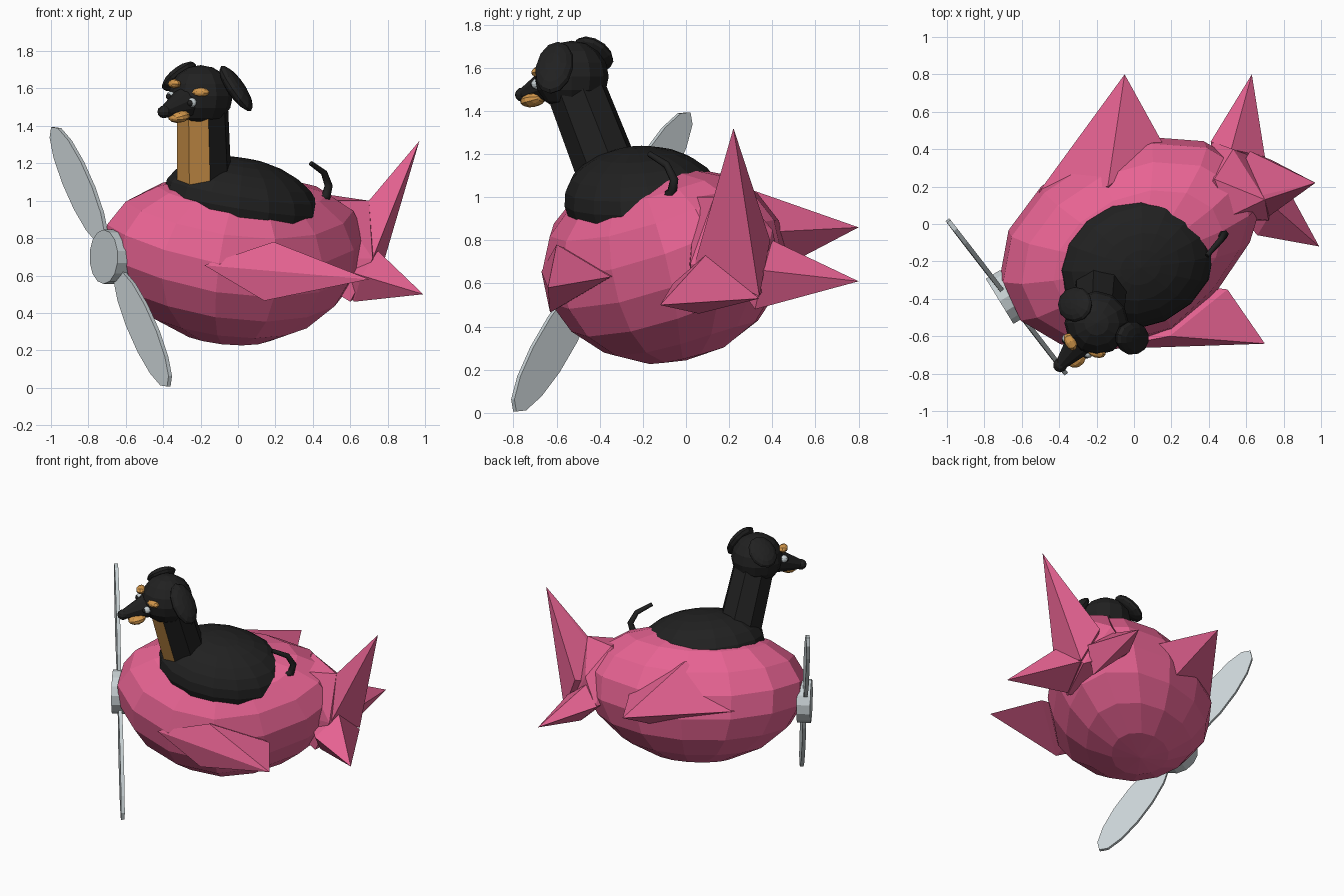
import bpy, bmesh, math
from mathutils import Vector, Matrix

if "Cube" in bpy.data.objects:
    bpy.data.objects.remove(bpy.data.objects["Cube"])

def material(name, color):
    m = bpy.data.materials.new(name)
    m.diffuse_color = (*color, 1)
    m.use_nodes = True
    m.node_tree.nodes["Principled BSDF"].inputs["Base Color"].default_value = m.diffuse_color
    return m

PINK = material("pink", (0.80, 0.125, 0.29))
BLACK = material("black", (0.015, 0.015, 0.015))
TAN = material("tan", (0.65, 0.31, 0.07))
GREY = material("grey", (0.58, 0.64, 0.66))
UP = Vector((0, 0, 1))

def finish(name, bm, *mats):
    bmesh.ops.recalc_face_normals(bm, faces=bm.faces)
    me = bpy.data.meshes.new(name)
    bm.to_mesh(me)
    bm.free()
    for m in mats:
        me.materials.append(m)
    ob = bpy.data.objects.new(name, me)
    bpy.context.collection.objects.link(ob)
    return ob

def frame(x, y, z, origin):
    """Matrix from three axes and an origin."""
    m = Matrix((x, y, z)).transposed().to_4x4()
    m.translation = origin
    return m

def facing(normal, up=(0, 0, 1)):
    """Axes whose z is the normal and whose y leans to up."""
    n = Vector(normal).normalized()
    x = Vector(up).cross(n).normalized()
    return x, n.cross(x), n

def ball(name, centre, radii, mat, axes=None, seg=12, rings=8, bend=None):
    """Ellipsoid on given axes; bend adds an offset per unit-sphere point."""
    bm = bmesh.new()
    bmesh.ops.create_uvsphere(bm, u_segments=seg, v_segments=rings, radius=1)
    axes = axes or (Vector((1, 0, 0)), Vector((0, 1, 0)), UP)
    m = frame(*axes, Vector(centre))
    for v in bm.verts:
        c = v.co.copy()
        v.co = m @ Vector([c[i] * radii[i] for i in range(3)])
        if bend:
            v.co += bend(c)
    return finish(name, bm, mat)

def spike(name, tip, base):
    """Convex pyramid rooted in the fuselage."""
    bm = bmesh.new()
    for p in [tip] + base:
        bm.verts.new(p)
    bmesh.ops.convex_hull(bm, input=bm.verts)
    return finish(name, bm, PINK)

# Fuselage, turned in plan, banked to the right and narrower at the tail
along = Vector((0.91, 0.415, 0)).normalized()
level = Vector((-along.y, along.x, 0))

def banked(degrees):
    across = Matrix.Rotation(math.radians(degrees), 3, along) @ level
    return along, across, along.cross(across)

ball("fuselage", (-0.01, -0.1, 0.685), (0.745, 0.53, 0.455), PINK, banked(14), 14, 9,
     lambda c: UP * 0.09 * c.x ** 2 + level * 0.16 * max(c.x, 0) * max(-c.y, 0))

# Wings, tail planes and fin
spike("right_wing", (0.70, -0.64, 0.58),
      [(-0.18, -0.67, 0.655), (0.19, -0.60, 0.78), (0.14, -0.63, 0.465),
       (0.50, -0.35, 0.63), (0.1, -0.3, 0.65)])
spike("left_wing", (-0.05, 0.80, 0.86),
      [(-0.51, 0.17, 0.79), (-0.14, 0.20, 1.07), (0.0, 0.38, 0.64),
       (0.16, 0.42, 0.84), (0, 0.1, 0.8)])
spike("right_tailplane", (0.99, -0.12, 0.50),
      [(0.75, 0.09, 0.73), (0.66, -0.06, 0.60), (0.62, 0.06, 0.46),
       (0.74, 0.34, 0.53), (0.5, 0.12, 0.65)])
spike("left_tailplane", (0.63, 0.80, 0.61),
      [(0.41, 0.44, 0.68), (0.52, 0.40, 0.80), (0.70, 0.36, 0.66),
       (0.62, 0.32, 0.48), (0.45, 0.2, 0.65)])
spike("tail_fin", (0.97, 0.22, 1.32),
      [(0.70, 0.13, 1.0), (0.72, 0.04, 0.69), (0.74, 0.34, 0.54),
       (0.62, 0.39, 0.80), (0.45, 0.1, 0.7)])
spike("tail_block", (0.75, 0.22, 0.70),
      [(0.43, 0.24, 1.04), (0.51, 0.04, 1.0), (0.70, 0.13, 1.0),
       (0.53, 0.40, 0.85), (0.72, 0.02, 0.69), (0.42, 0.44, 0.68),
       (0.71, 0.33, 0.53), (0.60, 0.03, 0.46), (0.2, 0.0, 0.7)])

# Propeller hub and two blades
hub = Vector((-0.68, -0.39, 0.70))
prop = frame(*facing((-0.785, -0.62, 0.01), (-0.363, 0.468, 0.807)), hub)
bm = bmesh.new()
bmesh.ops.create_cone(bm, cap_ends=True, segments=14, radius1=0.145, radius2=0.145,
                      depth=0.09, matrix=frame(*facing((-0.85, -0.52, 0)), hub))
finish("propeller_hub", bm, GREY)
for side, name in ((1, "upper_blade"), (-1, "lower_blade")):
    bm = bmesh.new()
    ring = []
    for i in range(14):
        a = math.tau * i / 14
        ring.append(bm.verts.new(prop @ Vector((0.1 * math.sin(a),
                    side * (0.475 + 0.385 * math.cos(a)), -0.012))))
    f = bm.faces.new(ring)
    top = bmesh.ops.extrude_face_region(bm, geom=[f])["geom"]
    bmesh.ops.translate(bm, vec=prop.to_3x3() @ Vector((0, 0, 0.024)),
                        verts=[g for g in top if isinstance(g, bmesh.types.BMVert)])
    finish(name, bm, GREY)

# Dog body, lying along the fuselage and sloping down to the rear
ball("dog_body", (0.02, -0.20, 0.99), (0.43, 0.355, 0.24), BLACK, banked(9), 16, 12,
     lambda c: UP * -0.05 * c.x)

# Neck with a tan front
bm = bmesh.new()
low, high = Vector((-0.18, -0.34, 1.06)), Vector((-0.19, -0.51, 1.50))
m = frame(*facing(high - low, (-0.5, -0.85, 0)), (low + high) / 2)
bmesh.ops.create_cone(bm, cap_ends=True, segments=8, radius1=0.15, radius2=0.14,
                      depth=(high - low).length, matrix=m)
bm.normal_update()
for f in bm.faces:
    n = f.normal
    f.material_index = int(abs(n.z) < 0.8 and n.x * -0.65 + n.y * -0.76 > 0.6)
finish("dog_neck", bm, BLACK, TAN)

# Head and snout
look = Vector((-0.62, -0.76, -0.2)).normalized()
head = Vector((-0.20, -0.53, 1.56))
nose = Vector((-0.395, -0.755, 1.475))
ball("dog_head", head, (0.172, 0.172, 0.165), BLACK)
bm = bmesh.new()
bmesh.ops.create_cone(bm, cap_ends=True, segments=10, radius1=0.09, radius2=0.03,
                      depth=0.2, matrix=frame(*facing(nose - head), head.lerp(nose, 0.68)))
finish("dog_snout", bm, BLACK)
ball("dog_nose", nose, (0.038, 0.038, 0.034), BLACK, None, 10, 6)
ball("dog_mouth", (-0.315, -0.71, 1.45), (0.06, 0.033, 0.06), TAN, facing(look), 10, 6)

# Ears
ball("right_ear", (-0.01, -0.61, 1.60), (0.09, 0.145, 0.045), BLACK,
     facing((0.8, -0.2, 0.57)))
ball("left_ear", (-0.315, -0.43, 1.665), (0.095, 0.115, 0.04), BLACK,
     facing((-0.55, 0.3, 0.75)))

# Eyes and brows
for side, eye, brow in (("right", (-0.245, -0.692, 1.525), (-0.20, -0.685, 1.58)),
                        ("left", (-0.36, -0.612, 1.56), (-0.34, -0.63, 1.625))):
    out = (Vector(eye) - head).normalized()
    ball(side + "_eye", eye, (0.025,) * 3, GREY, None, 10, 6)
    ball(side + "_pupil", Vector(eye) + look * 0.014, (0.018,) * 3, BLACK, None, 10, 6)
    ball(side + "_brow", brow, (0.05, 0.026, 0.03), TAN, facing(out), 8, 6)

# Curled tail of the dog
curve = bpy.data.curves.new("dog_tail", "CURVE")
curve.dimensions = "3D"
curve.bevel_depth = 0.034
curve.bevel_resolution = 1
curve.use_fill_caps = True
path = [(0.33, -0.17, 1.0), (0.41, -0.11, 0.985), (0.47, -0.065, 1.02),
        (0.485, -0.055, 1.08), (0.46, -0.09, 1.15), (0.39, -0.17, 1.20)]
spline = curve.splines.new("POLY")
spline.points.add(len(path) - 1)
for i, p in enumerate(path):
    spline.points[i].co = (*p, 1)
    spline.points[i].radius = 1 - 0.12 * i
curve.materials.append(BLACK)
bpy.context.collection.objects.link(bpy.data.objects.new("dog_tail", curve))
